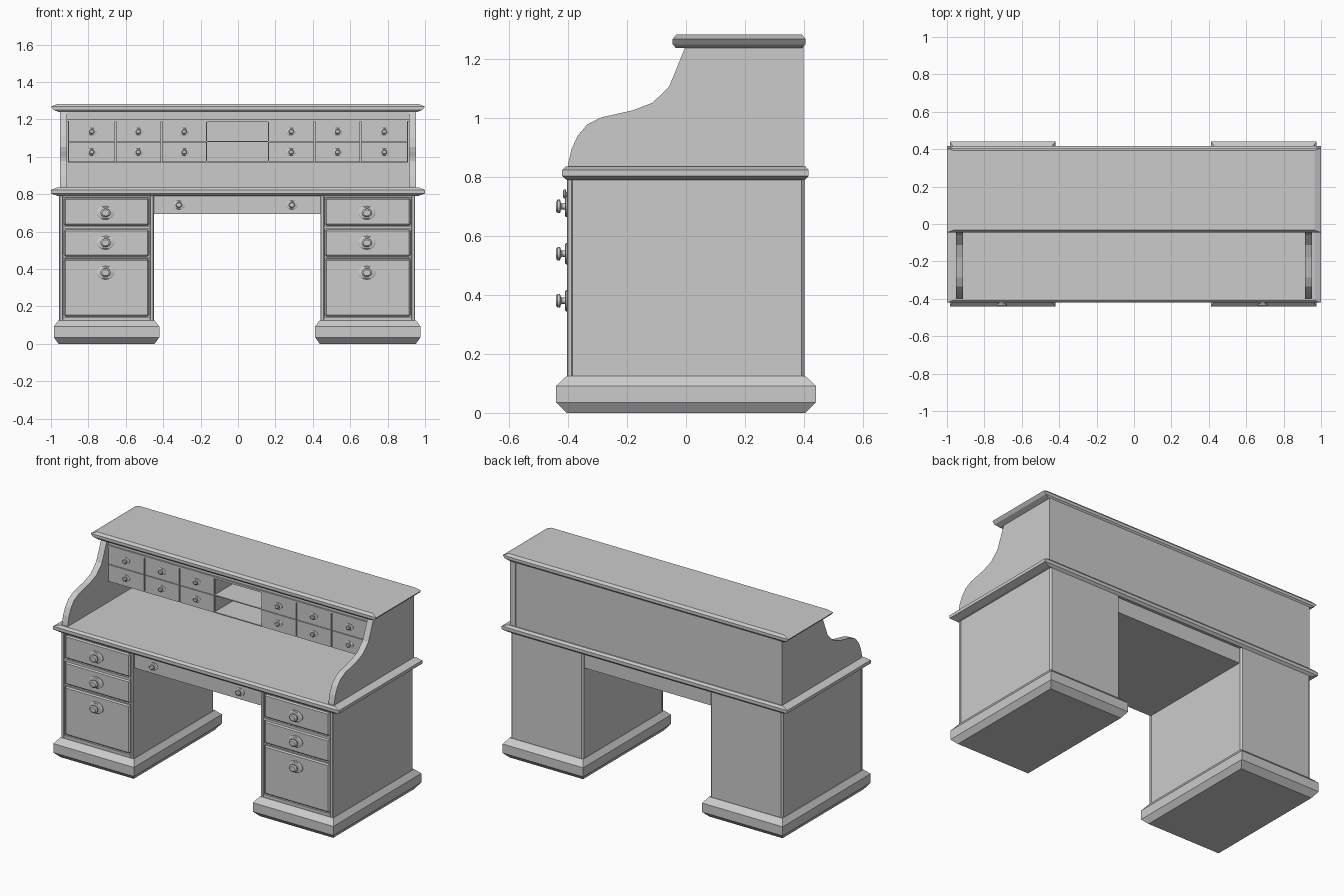
import bpy, bmesh, math

if "Cube" in bpy.data.objects:
    bpy.data.objects.remove(bpy.data.objects["Cube"])


def finish(name, bm):
    bmesh.ops.recalc_face_normals(bm, faces=bm.faces[:])
    me = bpy.data.meshes.new(name)
    bm.to_mesh(me)
    bm.free()
    ob = bpy.data.objects.new(name, me)
    bpy.context.collection.objects.link(ob)
    return ob


def box(name, x0, x1, y0, y1, z0, z1, bevel=0):
    bm = bmesh.new()
    bmesh.ops.create_cube(bm, size=1)
    for v in bm.verts:
        v.co = ((x0 + x1) / 2 + v.co.x * (x1 - x0),
                (y0 + y1) / 2 + v.co.y * (y1 - y0),
                (z0 + z1) / 2 + v.co.z * (z1 - z0))
    if bevel:
        bmesh.ops.bevel(bm, geom=bm.edges[:], offset=bevel, segments=1, affect='EDGES')
    return finish(name, bm)


def skin(bm, rings):
    """Join rings of equal length into a closed solid."""
    rs = [[bm.verts.new(p) for p in r] for r in rings]
    for a, b in zip(rs, rs[1:]):
        for i in range(len(a)):
            j = (i + 1) % len(a)
            bm.faces.new((a[i], a[j], b[j], b[i]))
    bm.faces.new(rs[0])
    bm.faces.new(rs[-1])


def moulded_slab(name, cx, levels):
    """Stack of rectangles (z, half width, front y, back y)."""
    bm = bmesh.new()
    skin(bm, [[(cx - w, a, z), (cx + w, a, z), (cx + w, b, z), (cx - w, b, z)]
              for z, w, a, b in levels])
    return finish(name, bm)


# knob with oval backplate, turned about y and sharing one mesh
def turned(bm, profile, sx, sz, n=16):
    skin(bm, [[(r * sx * math.cos(2 * math.pi * i / n), y,
                r * sz * math.sin(2 * math.pi * i / n)) for i in range(n)]
              for r, y in profile])


bm = bmesh.new()
turned(bm, [(1, 0.003), (1, -0.004), (0.85, -0.008)], 0.048, 0.036)
turned(bm, [(0.5, -0.006), (0.45, -0.018), (0.62, -0.022), (1, -0.024),
            (1, -0.032), (0.7, -0.038)], 0.028, 0.023)
knob_source = finish("knob", bm)
bpy.context.view_layer.objects.active = knob_source
knob_source.select_set(True)
bpy.ops.object.shade_smooth_by_angle(angle=math.radians(35))
knob_mesh = knob_source.data
bpy.data.objects.remove(knob_source)


def knob(name, x, y, z, s=1.0):
    ob = bpy.data.objects.new(name, knob_mesh)
    ob.location = (x, y, z)
    ob.scale = (s, s, s)
    bpy.context.collection.objects.link(ob)


# pedestals: plinth, carcass, face frame and three drawers each
for side, cx in (("left", -0.703), ("right", 0.694)):
    moulded_slab(side + "_plinth", cx, [(0, 0.257, -0.405, 0.405), (0.035, 0.282, -0.44, 0.44),
                 (0.092, 0.282, -0.44, 0.44), (0.125, 0.257, -0.405, 0.405)])
    # carcass with chamfered back corners
    bm = bmesh.new()
    w, c = 0.253, 0.01
    ring = [(-w, -0.385), (w, -0.385), (w, 0.402 - c), (w - c, 0.402), (c - w, 0.402), (-w, 0.402 - c)]
    skin(bm, [[(cx + x, y, z) for x, y in ring] for z in (0.12, 0.795)])
    finish(side + "_carcass", bm)
    # stiles and rails
    for tag, s in (("outer", -1), ("inner", 1)):
        a, b = sorted((s * 0.232, s * 0.253))
        box(f"{side}_{tag}_stile", cx + a, cx + b, -0.404, -0.384, 0.12, 0.795, 0.004)
    for z0, z1 in ((0.12, 0.144), (0.457, 0.465), (0.613, 0.629), (0.782, 0.795)):
        box(side + "_rail", cx - 0.233, cx + 0.233, -0.402, -0.384, z0, z1)
    for z0, z1, kz in ((0.147, 0.454, 0.38), (0.468, 0.61, 0.54), (0.632, 0.779, 0.70)):
        box(side + "_drawer", cx - 0.228, cx + 0.228, -0.403, -0.38, z0, z1, 0.008)
        knob(side + "_drawer_knob", cx - 0.005, -0.403, kz)

# centre drawer block over the kneehole
box("centre_drawer", -0.455, 0.446, -0.392, 0.385, 0.695, 0.795)
for x in (-0.316, 0.288):
    knob("centre_drawer_knob", x, -0.392, 0.742, 0.66)

# writing surface and top board with moulded edges
moulded_slab("desktop", 0, [(0.79, 0.962, -0.405, 0.402), (0.803, 1.0, -0.42, 0.416),
             (0.823, 1.0, -0.42, 0.416), (0.836, 0.965, -0.408, 0.405)])
moulded_slab("top_board", 0, [(1.238, 0.955, -0.035, 0.395), (1.25, 0.985, -0.045, 0.405),
             (1.268, 1.0, -0.045, 0.405), (1.283, 0.965, -0.033, 0.393)])

# curved side panels and back
curve = [(-0.40, 0.83), (-0.398, 0.852), (-0.388, 0.895), (-0.367, 0.94), (-0.335, 0.978),
         (-0.287, 1.002), (-0.18, 1.026), (-0.113, 1.052), (-0.058, 1.105), (-0.035, 1.16),
         (-0.003, 1.24), (0.399, 1.24), (0.399, 0.83)]
for name, s in (("left_side_panel", -1), ("right_side_panel", 1)):
    bm = bmesh.new()
    skin(bm, [[(s * x, y, z) for y, z in curve] for x in (0.913, 0.953)])
    finish(name, bm)
box("back_panel", -0.92, 0.92, 0.378, 0.398, 0.83, 1.24)

# pigeonhole unit: two drawer banks with open shelves between
for side, cols in (("left", (-0.91, -0.655, -0.41, -0.165)),
                   ("right", (0.16, 0.41, 0.655, 0.91))):
    box(side + "_bank", cols[0], cols[-1], 0.01, 0.38, 0.97, 1.19)
    for a, b in zip(cols, cols[1:]):
        for z0, z1 in ((0.972, 1.078), (1.082, 1.188)):
            box("small_drawer", a + 0.003, b - 0.003, 0.0, 0.012, z0, z1)
            knob("small_drawer_knob", (a + b) / 2, 0.0, (z0 + z1) / 2, 0.55)
for z in (0.97, 1.078, 1.186):
    box("shelf", -0.17, 0.165, 0.002, 0.38, z, z + 0.006)
box("unit_top", -0.914, 0.914, -0.002, 0.38, 1.188, 1.2)
box("top_rail", -0.914, 0.914, 0.008, 0.03, 1.198, 1.222)
box("top_rail_moulding", -0.914, 0.914, 0.0, 0.03, 1.22, 1.24)
